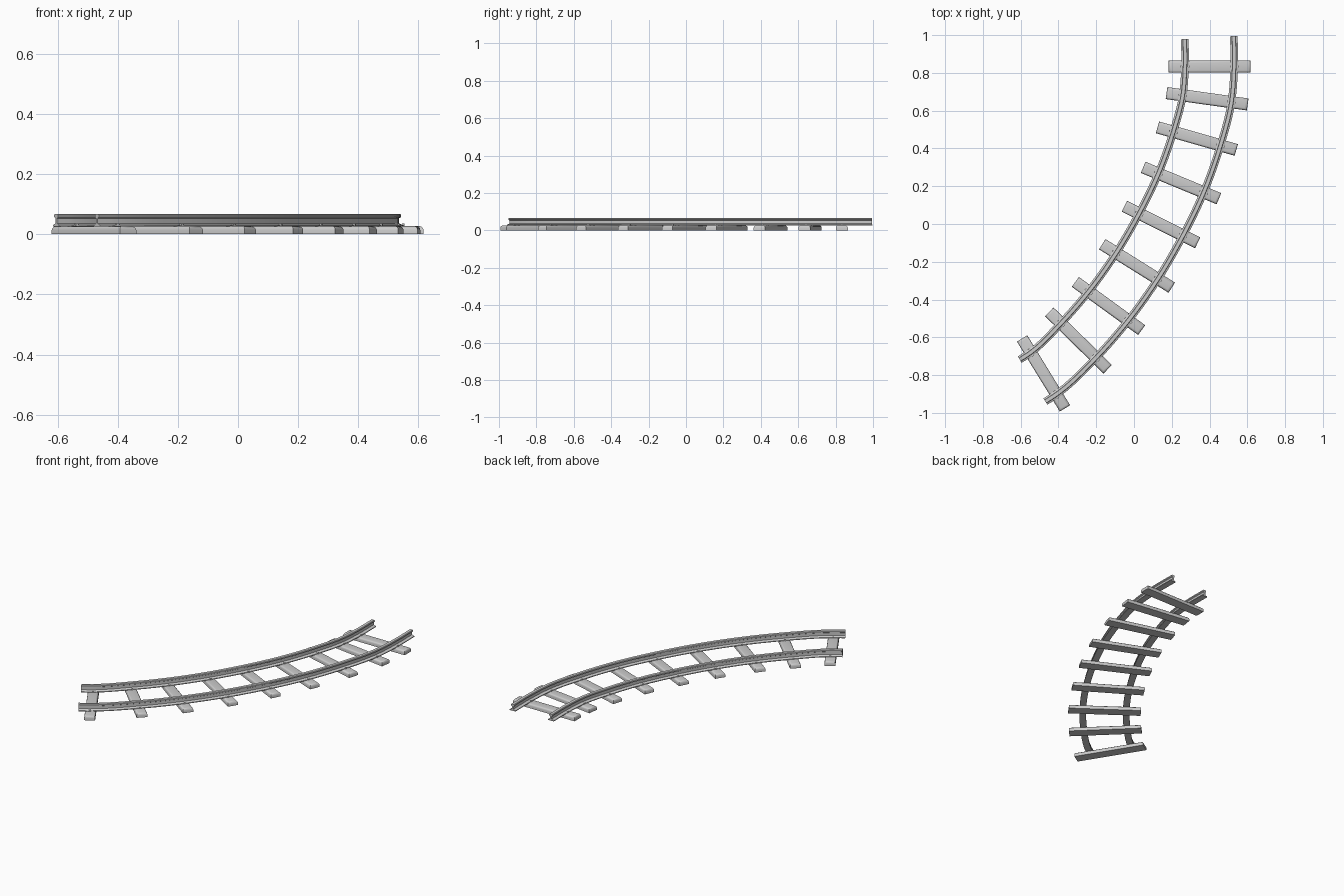
import bpy, bmesh, math
from mathutils import Vector, Matrix

if "Cube" in bpy.data.objects:
    bpy.data.objects.remove(bpy.data.objects["Cube"])

# sleepers: centre x, centre y, rotation in degrees
SLEEPERS = [(0.400, 0.833, 0), (0.387, 0.663, -8), (0.333, 0.452, -16),
            (0.249, 0.217, -22.5), (0.143, -0.003, -26.5), (0.016, -0.222, -32),
            (-0.135, -0.434, -36), (-0.294, -0.617, -44.5), (-0.479, -0.791, -58.5)]
TRACK = [(0.399, 0.987, 3.5)] + SLEEPERS + [(-0.537, -0.829, -58.5)]
GAUGE = 0.13

# half of the rail cross-section, bottom to top: offset, height
HALF = [(0.020, 0.025), (0.020, 0.030), (0.005, 0.036), (0.005, 0.053),
        (0.012, 0.057), (0.012, 0.064), (0.009, 0.067)]
PROFILE = HALF + [(-x, z) for x, z in reversed(HALF)]


def finish(name, bm, angle=35):
    bmesh.ops.recalc_face_normals(bm, faces=bm.faces)
    mesh = bpy.data.meshes.new(name)
    bm.to_mesh(mesh)
    bm.free()
    obj = bpy.data.objects.new(name, mesh)
    bpy.context.collection.objects.link(obj)
    bpy.ops.object.select_all(action='DESELECT')
    obj.select_set(True)
    bpy.context.view_layer.objects.active = obj
    bpy.ops.object.shade_smooth_by_angle(angle=math.radians(angle))
    return obj


def side(deg):
    a = math.radians(deg)
    return Vector((math.cos(a), math.sin(a), 0))


def centreline(steps=5):
    """Smooth points and sideways directions along the track."""
    pts = [Vector((x, y, 0)) for x, y, _ in TRACK]
    pts = [2 * pts[0] - pts[1]] + pts + [2 * pts[-1] - pts[-2]]
    out = []
    for i in range(1, len(pts) - 2):
        p0, p1, p2, p3 = pts[i - 1:i + 3]
        # knot spacing follows distance so uneven gaps stay smooth
        d0, d1, d2 = (p1 - p0).length, (p2 - p1).length, (p3 - p2).length
        m1 = ((p1 - p0) / d0 * d1 + (p2 - p1) / d1 * d0) / (d0 + d1) * d1
        m2 = ((p2 - p1) / d1 * d2 + (p3 - p2) / d2 * d1) / (d1 + d2) * d1
        last = i == len(pts) - 3
        for k in range(steps + (1 if last else 0)):
            t = k / steps
            p = ((2*t**3 - 3*t**2 + 1) * p1 + (t**3 - 2*t**2 + t) * m1
                 + (3*t**2 - 2*t**3) * p2 + (t**3 - t**2) * m2)
            deg = TRACK[i - 1][2] * (1 - t) + TRACK[i][2] * t
            out.append((p, side(deg)))
    return out


def rail(name, offset):
    bm = bmesh.new()
    rings = [[bm.verts.new(p + n * (offset + x) + Vector((0, 0, z))) for x, z in PROFILE]
             for p, n in centreline()]
    count = len(PROFILE)
    for a, b in zip(rings, rings[1:]):
        for j in range(count):
            k = (j + 1) % count
            bm.faces.new((a[j], a[k], b[k], b[j]))
    bm.faces.new(rings[0])
    bm.faces.new(rings[-1])
    finish(name, bm, 30)


def box(name, matrix, size, bevel=0.0):
    bm = bmesh.new()
    bmesh.ops.create_cube(bm, size=1)
    bmesh.ops.scale(bm, vec=size, verts=bm.verts)
    if bevel:
        top = [e for e in bm.edges if all(v.co.z > 0 for v in e.verts)]
        bmesh.ops.bevel(bm, geom=top, offset=bevel, segments=3, profile=0.5,
                        affect='EDGES')
    bm.transform(matrix)
    finish(name, bm, 50)


# the two rails
rail("inner_rail", -GAUGE)
rail("outer_rail", GAUGE)

# sleepers with rounded tops, and a spike either side of each rail
for i, (x, y, deg) in enumerate(SLEEPERS, 1):
    place = Matrix.Translation((x, y, 0)) @ Matrix.Rotation(math.radians(deg), 4, 'Z')
    box(f"sleeper_{i}", place @ Matrix.Translation((0, 0, 0.0135)),
        (0.434, 0.064, 0.027), 0.013)
    for s in (-1, 1):
        for e in (-1, 1):
            spot = Matrix.Translation((s * GAUGE + e * 0.019, 0, 0.029))
            box(f"spike_{i}", place @ spot, (0.008, 0.010, 0.012))
